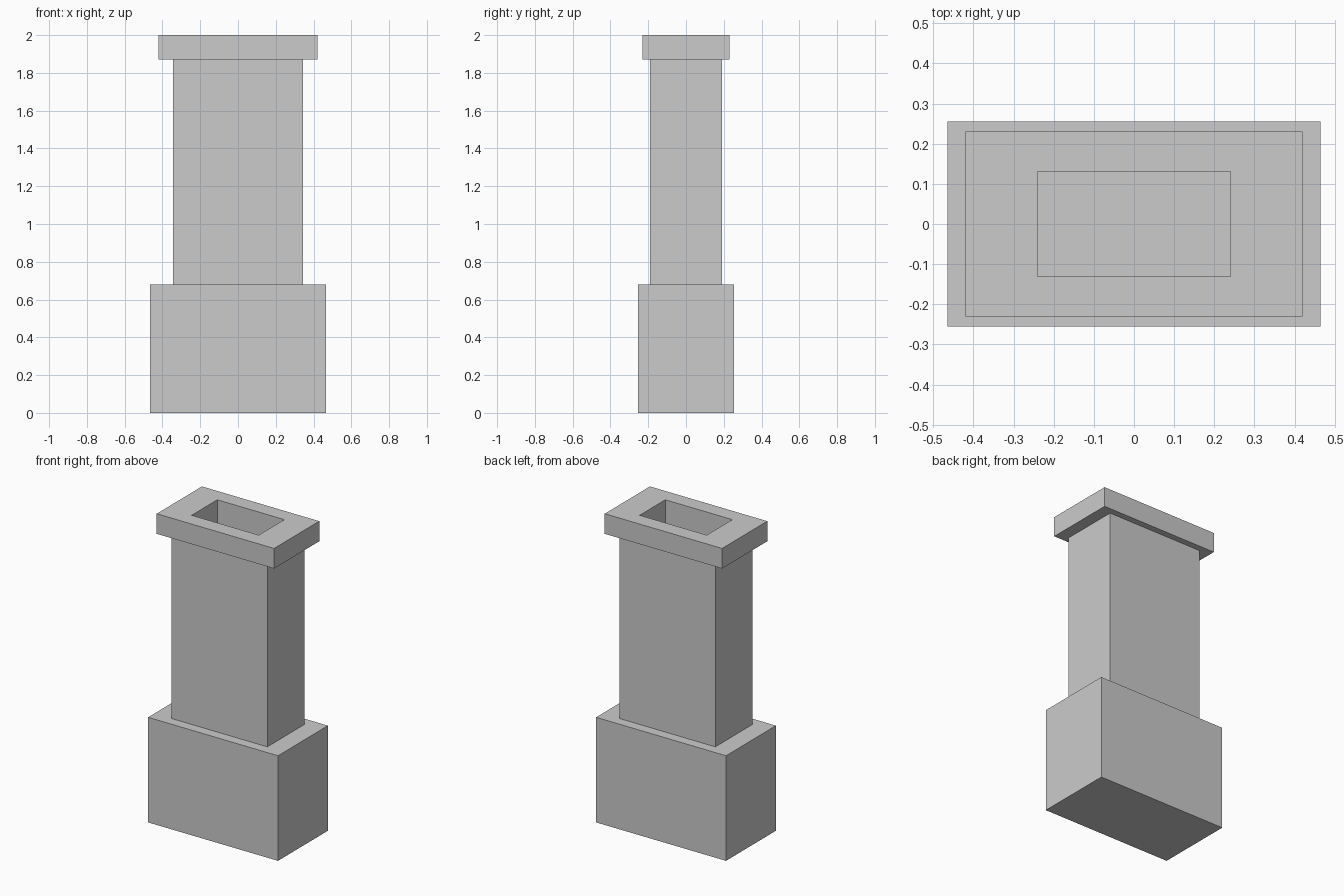
import bpy
import bmesh

if "Cube" in bpy.data.objects:
    bpy.data.objects.remove(bpy.data.objects["Cube"])


def rectangle_loft(name, rings):
    """Join stacked rectangles (half width, half depth, z) and cap both ends."""
    bm = bmesh.new()
    loops = [[bm.verts.new((sx * x, sy * y, z))
              for sx, sy in ((-1, -1), (1, -1), (1, 1), (-1, 1))]
             for x, y, z in rings]
    for low, high in zip(loops, loops[1:]):
        for i in range(4):
            j = (i + 1) % 4
            bm.faces.new((low[i], low[j], high[j], high[i]))
    bm.faces.new(loops[0][::-1])
    bm.faces.new(loops[-1])
    bmesh.ops.recalc_face_normals(bm, faces=bm.faces)
    mesh = bpy.data.meshes.new(name)
    bm.to_mesh(mesh)
    bm.free()
    obj = bpy.data.objects.new(name, mesh)
    bpy.context.collection.objects.link(obj)
    return obj


BASE = (0.465, 0.255)
SHAFT = (0.343, 0.19)
CAP = (0.42, 0.231)
FLUE = (0.24, 0.131)

BASE_TOP, CAP_BOTTOM, TOP, FLUE_FLOOR = 0.68, 1.87, 2.0, 1.6

# One continuous watertight shell: base, shaft, overhanging cap, sunken flue
rectangle_loft("chimney", [
    (*BASE, 0), (*BASE, BASE_TOP),
    (*SHAFT, BASE_TOP), (*SHAFT, CAP_BOTTOM),
    (*CAP, CAP_BOTTOM), (*CAP, TOP),
    (*FLUE, TOP), (*FLUE, FLUE_FLOOR),
])
